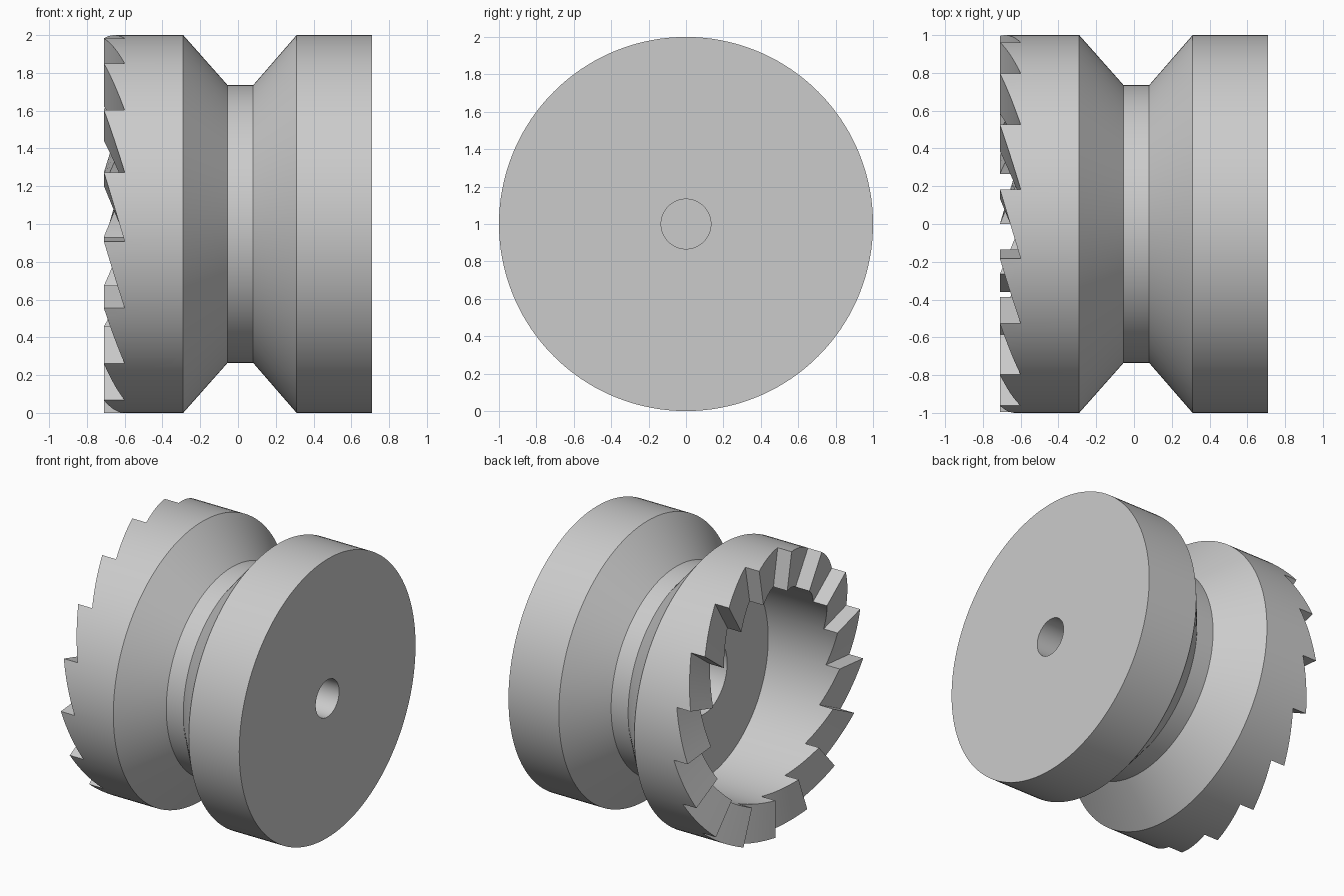
import bpy, bmesh, math

cube = bpy.data.objects.get("Cube")
if cube:
    bpy.data.objects.remove(cube, do_unlink=True)

TEETH = 17
STEPS = 8                      # segments per tooth
SEGS = TEETH * STEPS
ROOT, TIP = -0.60, -0.71       # tooth root and tip positions along the axle
R_OUT, R_CUP = 1.0, 0.733
START = math.pi / 2 - math.pi / TEETH

# Half section (x, radius) from the toothed rim, around the outside,
# into the shaft hole
outside = [(ROOT, R_OUT), (-0.29, R_OUT), (-0.055, 0.735), (0.08, 0.735),
           (0.31, R_OUT), (0.71, R_OUT), (0.71, 0.133), (0.31, 0.133)]
# From the rim into the cup and its central recess
inside = [(0.2, 0.267), (-0.14, 0.267), (-0.14, R_CUP), (ROOT, R_CUP)]


def point(x, r, i):
    a = START + 2 * math.pi * i / SEGS
    return (x, -r * math.cos(a), r * math.sin(a))


bm = bmesh.new()


def face(*pts):
    bm.faces.new([bm.verts.new(p) for p in pts])


def lathe(profile):
    for (xa, ra), (xb, rb) in zip(profile, profile[1:]):
        for i in range(SEGS):
            face(point(xa, ra, i), point(xb, rb, i),
                 point(xb, rb, i + 1), point(xa, ra, i + 1))


def disc(x, r):
    face(*[point(x, r, i) for i in range(SEGS)])


# Grooved drum with blind holes at both ends
lathe(outside)
lathe(inside)
disc(*outside[-1])
disc(*inside[0])

# Saw-shaped ratchet teeth around the cup rim
for i in range(SEGS):
    k = i % STEPS
    xa = ROOT + (TIP - ROOT) * k / STEPS
    xb = ROOT + (TIP - ROOT) * (k + 1) / STEPS
    for r in (R_OUT, R_CUP):
        wall = [point(ROOT, r, i), point(ROOT, r, i + 1), point(xb, r, i + 1)]
        if k:
            wall.append(point(xa, r, i))
        face(*wall)
    face(point(xa, R_OUT, i), point(xb, R_OUT, i + 1),
         point(xb, R_CUP, i + 1), point(xa, R_CUP, i))
    if k == STEPS - 1:
        face(point(ROOT, R_OUT, i + 1), point(TIP, R_OUT, i + 1),
             point(TIP, R_CUP, i + 1), point(ROOT, R_CUP, i + 1))

bmesh.ops.remove_doubles(bm, verts=bm.verts, dist=0.0005)
bmesh.ops.recalc_face_normals(bm, faces=bm.faces)
mesh = bpy.data.meshes.new("ratchet_pulley")
bm.to_mesh(mesh)
bm.free()

pulley = bpy.data.objects.new("ratchet_pulley", mesh)
pulley.location.z = 1
bpy.context.collection.objects.link(pulley)

# Plain grey
grey = bpy.data.materials.new("light_grey")
grey.use_nodes = True
colour = (0.6, 0.6, 0.6, 1)
grey.diffuse_color = colour
grey.node_tree.nodes["Principled BSDF"].inputs["Base Color"].default_value = colour
mesh.materials.append(grey)

bpy.ops.object.select_all(action="DESELECT")
pulley.select_set(True)
bpy.context.view_layer.objects.active = pulley
bpy.ops.object.shade_smooth_by_angle(angle=math.radians(30))
